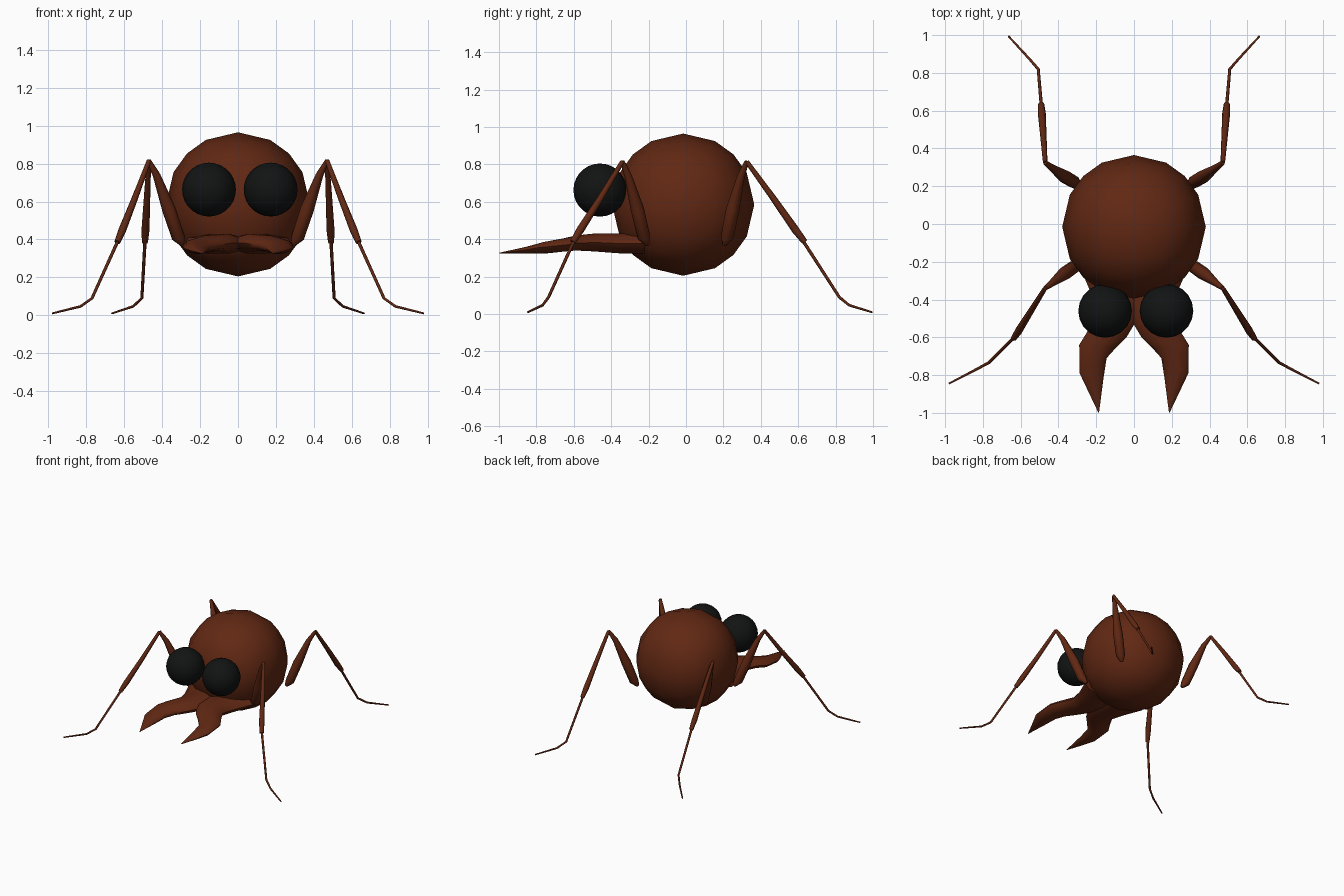
import bpy, bmesh, math
from mathutils import Vector

cube = bpy.data.objects.get("Cube")
if cube:
    bpy.data.objects.remove(cube, do_unlink=True)


def make_material(name, color):
    mat = bpy.data.materials.new(name)
    mat.use_nodes = True
    mat.diffuse_color = color
    mat.node_tree.nodes["Principled BSDF"].inputs["Base Color"].default_value = color
    return mat


brown = make_material("reddish_brown", (0.12, 0.021, 0.0065, 1))
black = make_material("eye_black", (0.006, 0.0065, 0.0065, 1))


def finish(name, bm, mat, angle=60):
    bmesh.ops.recalc_face_normals(bm, faces=bm.faces)
    mesh = bpy.data.meshes.new(name)
    bm.to_mesh(mesh)
    bm.free()
    mesh.materials.append(mat)
    obj = bpy.data.objects.new(name, mesh)
    bpy.context.collection.objects.link(obj)
    bpy.ops.object.select_all(action='DESELECT')
    obj.select_set(True)
    bpy.context.view_layer.objects.active = obj
    bpy.ops.object.shade_smooth_by_angle(angle=math.radians(angle))
    return obj


def loft(bm, rings):
    """Skin a list of equal point rings and cap both ends."""
    loops = [[bm.verts.new(p) for p in ring] for ring in rings]
    n = len(loops[0])
    for a, b in zip(loops, loops[1:]):
        for i in range(n):
            j = (i + 1) % n
            bm.faces.new((a[i], a[j], b[j], b[i]))
    bm.faces.new(loops[0])
    bm.faces.new(loops[-1])


def tube(bm, path, sides=8):
    """Tapered tube through (x, y, z, radius) points."""
    pts = [Vector(p[:3]) for p in path]
    rings = []
    for i, p in enumerate(pts):
        d = (pts[min(i + 1, len(pts) - 1)] - pts[max(i - 1, 0)]).normalized()
        u = d.cross(Vector((1, 0, 0))).normalized()
        v = d.cross(u)
        turns = [math.tau * k / sides for k in range(sides)]
        rings.append([p + path[i][3] * (u * math.cos(t) + v * math.sin(t)) for t in turns])
    loft(bm, rings)


# Body: a cube subdivided and pushed out to a sphere
bm = bmesh.new()
bmesh.ops.create_cube(bm, size=2)
bmesh.ops.subdivide_edges(bm, edges=bm.edges, cuts=3, use_grid_fill=True)
for v in bm.verts:
    v.co = v.co.normalized() * 0.38 + Vector((0, -0.015, 0.585))
finish("body", bm, brown)

# Eyes
for name, x in (("right_eye", -0.153), ("left_eye", 0.172)):
    bm = bmesh.new()
    bmesh.ops.create_uvsphere(bm, u_segments=20, v_segments=14, radius=0.142)
    bmesh.ops.translate(bm, verts=bm.verts, vec=(x, -0.46, 0.663))
    finish(name, bm, black)

# Legs: thick upper part, swollen shin, thin foot
FRONT = dict(
    upper=[(0.29, -0.205, 0.37, 0.012), (0.315, -0.225, 0.41, 0.034),
           (0.365, -0.26, 0.56, 0.036), (0.43, -0.31, 0.74, 0.02), (0.47, -0.34, 0.815, 0.012)],
    shin=[(0.47, -0.34, 0.815, 0.012), (0.545, -0.46, 0.615, 0.017),
          (0.61, -0.565, 0.45, 0.021), (0.637, -0.605, 0.385, 0.016)],
    foot=[(0.63, -0.595, 0.40, 0.009), (0.77, -0.735, 0.09, 0.008),
          (0.83, -0.767, 0.047, 0.007), (0.98, -0.845, 0.01, 0.005)])
BACK = dict(
    upper=[(0.29, 0.205, 0.37, 0.012), (0.315, 0.22, 0.41, 0.034),
           (0.365, 0.25, 0.56, 0.036), (0.43, 0.295, 0.74, 0.02), (0.47, 0.325, 0.815, 0.012)],
    shin=[(0.47, 0.325, 0.815, 0.012), (0.48, 0.47, 0.615, 0.017),
          (0.488, 0.585, 0.45, 0.021), (0.491, 0.635, 0.385, 0.016)],
    foot=[(0.49, 0.62, 0.40, 0.009), (0.507, 0.82, 0.09, 0.008),
          (0.553, 0.873, 0.047, 0.007), (0.665, 0.995, 0.01, 0.005)])

for end, leg in (("front", FRONT), ("back", BACK)):
    for side, s in (("left", 1), ("right", -1)):
        bm = bmesh.new()
        for path in leg.values():
            tube(bm, [(s * x, y, z, r) for x, y, z, r in path])
        finish(f"{end}_{side}_leg", bm, brown)

# Jaws: inner xy, outer xy, bottom and top of each section
JAW = [((-0.05, -0.22), (0.29, -0.22), 0.325, 0.43),
       ((-0.05, -0.36), (0.23, -0.36), 0.325, 0.43),
       ((-0.02, -0.50), (0.20, -0.48), 0.335, 0.43),
       ((0.04, -0.60), (0.25, -0.575), 0.34, 0.42),
       ((0.10, -0.66), (0.29, -0.64), 0.335, 0.405),
       ((0.145, -0.71), (0.288, -0.79), 0.325, 0.385),
       ((0.162, -0.82), (0.25, -0.87), 0.323, 0.36),
       ((0.185, -0.998), (0.189, -0.998), 0.324, 0.328)]

for side, s in (("left", 1), ("right", -1)):
    rings = []
    for inner, outer, low, high in JAW:
        a, b = Vector(inner), Vector(outer)
        ring = []
        for k in range(10):
            t = math.tau * k / 10
            p = a.lerp(b, 0.5 - 0.5 * math.cos(t))
            z = (low + high) / 2 + (high - low) / 2 * math.sin(t) / math.sin(math.tau * 0.2)
            ring.append((s * p.x, p.y, z))
        rings.append(ring)
    bm = bmesh.new()
    loft(bm, rings)
    finish(f"{side}_jaw", bm, brown)
